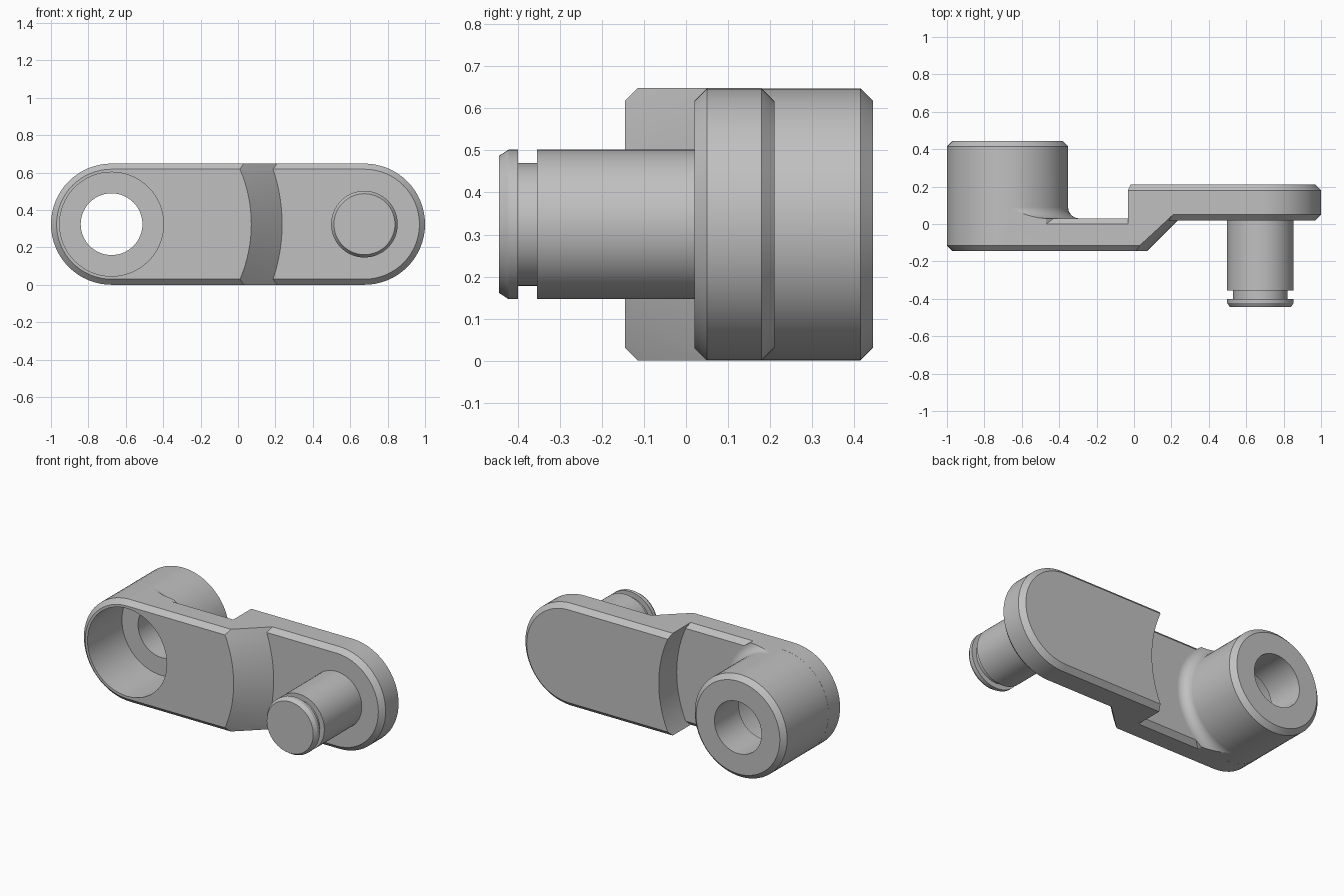
import bpy
import bmesh
from math import cos, sin, pi, radians

cube = bpy.data.objects.get("Cube")
if cube:
    bpy.data.objects.remove(cube, do_unlink=True)

R = 0.324            # half width of the arm, also its centre height
END = 1 - R          # distance of both axes from the middle
BEVEL = 0.03

steel = bpy.data.materials.new("grey_steel")
steel.use_nodes = True
steel.diffuse_color = (0.53, 0.53, 0.53, 1)
steel.node_tree.nodes["Principled BSDF"].inputs["Base Color"].default_value = (0.53, 0.53, 0.53, 1)


def loft(name, rings):
    """Skin a list of equal rings and cap both ends."""
    bm = bmesh.new()
    loops = [[bm.verts.new(p) for p in ring] for ring in rings]
    n = len(loops[0])
    for a, b in zip(loops, loops[1:]):
        for i in range(n):
            j = (i + 1) % n
            bm.faces.new((a[i], a[j], b[j], b[i]))
    bm.faces.new(loops[0])
    bm.faces.new(loops[-1])
    bmesh.ops.recalc_face_normals(bm, faces=bm.faces)
    mesh = bpy.data.meshes.new(name)
    bm.to_mesh(mesh)
    bm.free()
    mesh.materials.append(steel)
    obj = bpy.data.objects.new(name, mesh)
    bpy.context.collection.objects.link(obj)
    return obj


def lathe(name, cx, profile, n=64):
    """Solid of revolution about a y-directed axis; profile is (radius, y)."""
    return loft(name, [[(cx + r * cos(2 * pi * i / n), y, R + r * sin(2 * pi * i / n))
                        for i in range(n)] for r, y in profile])


def slab(name, profile, n=32):
    """Round-ended plate; profile is (half width, y)."""
    rings = []
    for r, y in profile:
        ring = []
        for cx, start in ((END, -pi / 2), (-END, pi / 2)):
            for i in range(n + 1):
                a = start + pi * i / n
                ring.append((cx + r * cos(a), y, R + r * sin(a)))
        rings.append(ring)
    return loft(name, rings)


def activate(obj):
    bpy.ops.object.select_all(action='DESELECT')
    obj.select_set(True)
    bpy.context.view_layer.objects.active = obj


def combine(obj, tool, operation):
    """Apply a boolean and discard the tool."""
    activate(obj)
    mod = obj.modifiers.new("Cut", 'BOOLEAN')
    mod.operation = operation
    mod.solver = 'EXACT'
    mod.object = tool
    bpy.ops.object.modifier_apply(modifier=mod.name)
    bpy.data.objects.remove(tool, do_unlink=True)


def finish(obj):
    bm = bmesh.new()
    bm.from_mesh(obj.data)
    bmesh.ops.remove_doubles(bm, verts=bm.verts, dist=0.00005)
    bm.to_mesh(obj.data)
    bm.free()
    activate(obj)
    bpy.ops.object.shade_smooth_by_angle(angle=radians(30))
    weighted = obj.modifiers.new("Weighted normals", 'WEIGHTED_NORMAL')
    weighted.keep_sharp = True


FRONT, MID, STEP, BACK = -0.145, 0.03, 0.02, 0.21
inner = R - BEVEL

# Neck: sloping conical front around the boss axis
neck = slab("neck", [(inner, FRONT), (R, FRONT + BEVEL), (R, 0.06)])
cone = lathe("cone_tool", -END, [(0.592, -0.3), (1.092, 0.2)], 128)
combine(neck, cone, 'INTERSECT')

# Rear arm carrying the pin, ending in a curved step
crank = slab("crank_arm", [(inner, STEP), (R, STEP + BEVEL), (R, BACK - BEVEL), (inner, BACK)])
combine(crank, neck, 'UNION')
combine(crank, lathe("step_tool", -END, [(0.72, -0.4), (0.72, 0.6)], 128), 'DIFFERENCE')

# Front arm
front_arm = slab("front_arm", [(inner, FRONT), (R, FRONT + BEVEL), (R, MID - BEVEL), (inner, MID)])
combine(front_arm, lathe("end_tool", -END, [(0.73, -0.4), (0.73, 0.6)], 128), 'INTERSECT')
combine(crank, front_arm, 'UNION')

# Boss with a fillet towards the arm
boss_r = R - 0.0003
boss = lathe("boss", -END, [(boss_r, -0.1), (boss_r, 0.415), (boss_r - BEVEL, 0.445)])
FILLET = 0.06
curve = [(boss_r + FILLET * (1 - cos(a)), MID + FILLET * (1 - sin(a)))
         for a in (pi / 2 * i / 8 for i in range(9))]
fillet = lathe("fillet", -END, curve[::1] + [(curve[-1][0], -0.05)])
limit = loft("limit_tool", [[(-END, y, 0), (0, y, 0), (0, y, 2 * R), (-END, y, 2 * R)]
                            for y in (-0.2, 0.3)])
combine(fillet, limit, 'INTERSECT')
combine(crank, boss, 'UNION')
combine(crank, fillet, 'UNION')

# Counterbored hole through the boss
bore = lathe("bore_tool", -END, [(0.278, -0.3), (0.278, 0.2), (0.165, 0.2), (0.165, 0.6)])
combine(crank, bore, 'DIFFERENCE')
finish(crank)

# Pin with retaining groove and chamfered tip
pin = lathe("pin", END, [(0.178, 0.1), (0.178, -0.355), (0.146, -0.355), (0.146, -0.40),
                         (0.178, -0.40), (0.178, -0.422), (0.163, -0.445)])
finish(pin)
